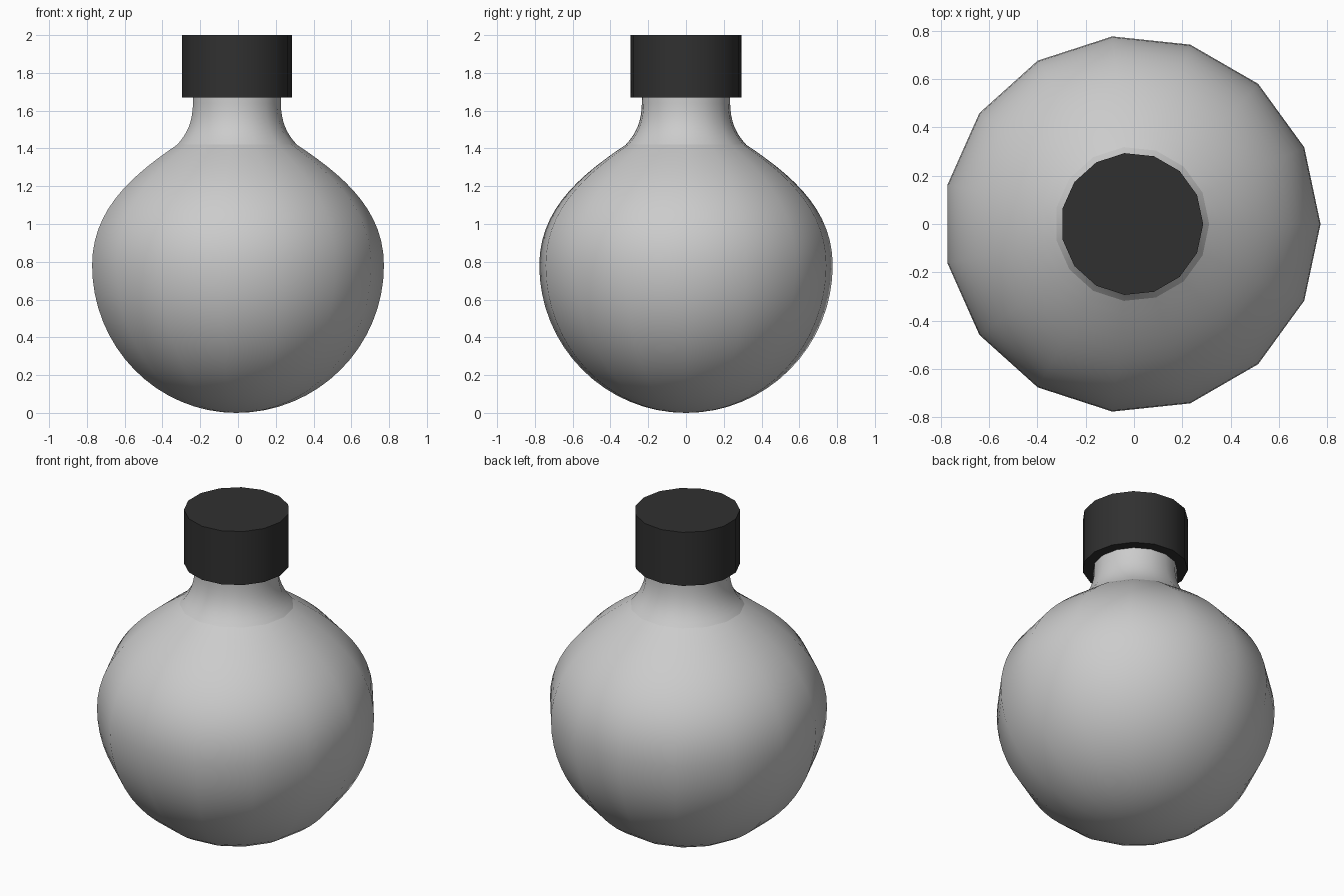
import bpy, bmesh, math
from mathutils import Vector
from mathutils.geometry import interpolate_bezier

if "Cube" in bpy.data.objects:
    bpy.data.objects.remove(bpy.data.objects["Cube"])

SIDES = 15
CX = -0.0085  # recentres the odd-sided outline


def lathe(name, profile, angle=30):
    """Revolve (radius, z) points around the vertical axis; radius 0 makes a pole."""
    bm = bmesh.new()
    rings = []
    for r, z in profile:
        if r < 1e-5:
            rings.append([bm.verts.new((CX, 0, z))] * SIDES)
        else:
            rings.append([bm.verts.new((CX + r * math.cos(a), r * math.sin(a), z))
                          for a in (math.tau * i / SIDES for i in range(SIDES))])
    for low, high in zip(rings, rings[1:]):
        for i in range(SIDES):
            j = (i + 1) % SIDES
            bm.faces.new(list(dict.fromkeys((low[i], low[j], high[j], high[i]))))
    bmesh.ops.recalc_face_normals(bm, faces=bm.faces)
    mesh = bpy.data.meshes.new(name)
    bm.to_mesh(mesh)
    bm.free()
    ob = bpy.data.objects.new(name, mesh)
    bpy.context.collection.objects.link(ob)
    bpy.ops.object.select_all(action='DESELECT')
    ob.select_set(True)
    bpy.context.view_layer.objects.active = ob
    bpy.ops.object.shade_smooth_by_angle(angle=math.radians(angle))
    return ob


def bezier(p0, p1, p2, p3, n):
    pts = interpolate_bezier(*(Vector((r, z, 0)) for r, z in (p0, p1, p2, p3)), n)
    return [(p.x, p.y) for p in pts]


# Round body: hemisphere below, sloping shoulder above
R = 0.781
bowl = [(R * math.sin(t), R - R * math.cos(t))
        for t in (math.pi / 2 * i / 16 for i in range(16))]
shoulder = bezier((R, R), (R, 1.08), (0.56, 1.26), (0.32, 1.42), 14)
lathe("flask_body", bowl + shoulder)

# Flared neck
lathe("flask_neck", bezier((0.32, 1.42), (0.265, 1.48), (0.237, 1.54), (0.235, 1.64), 9)
      + [(0.235, 1.72)])

# Cap
cap = lathe("cap", [(0, 1.67), (0.295, 1.67), (0.295, 2.0), (0, 2.0)])
black = bpy.data.materials.new("cap_black")
black.diffuse_color = (0.03, 0.03, 0.03, 1)
black.use_nodes = True
black.node_tree.nodes["Principled BSDF"].inputs["Base Color"].default_value = black.diffuse_color
cap.data.materials.append(black)
